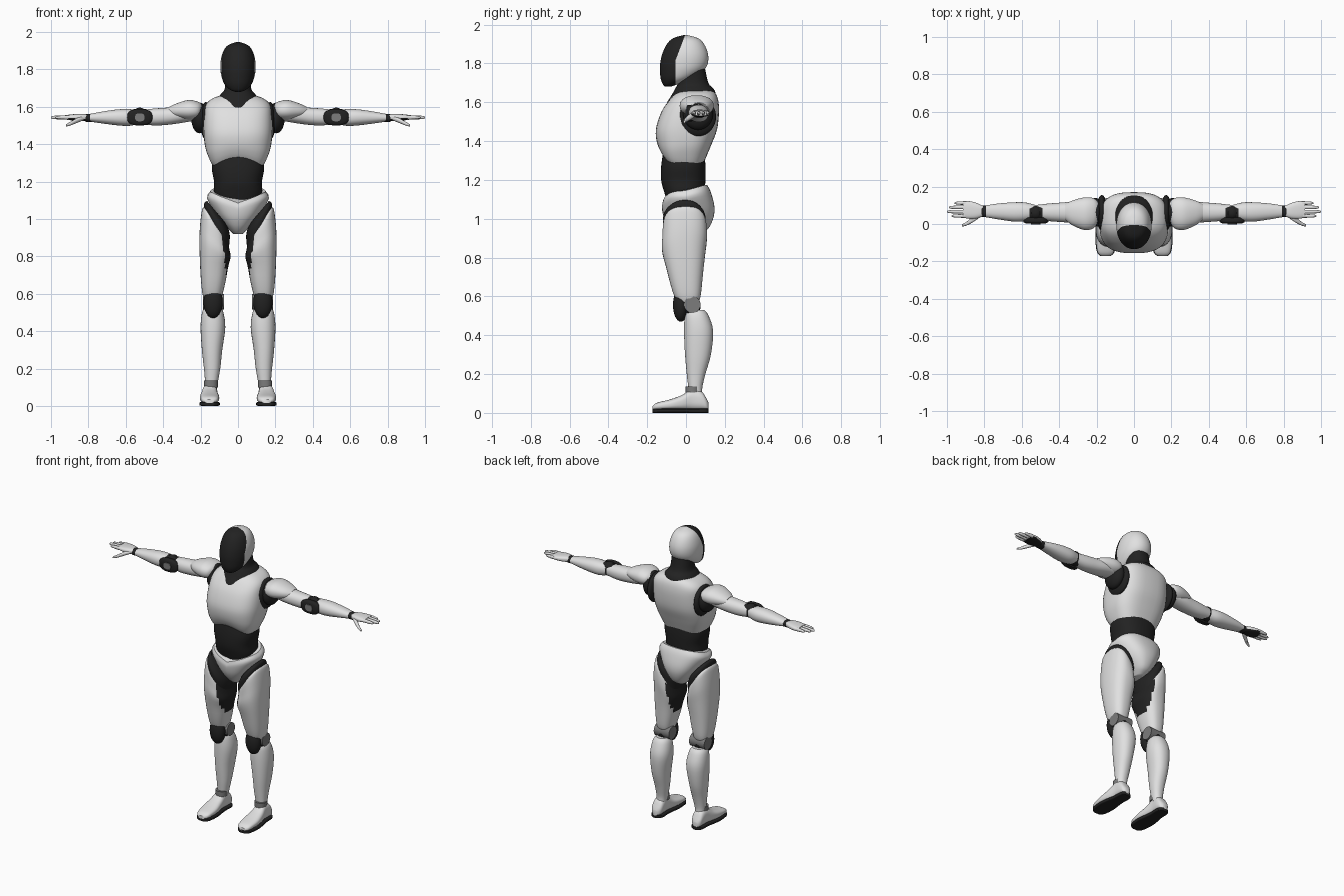
import bpy, bmesh
from math import cos, sin, pi, copysign
from mathutils import Vector

cube = bpy.data.objects.get("Cube")
if cube:
    bpy.data.objects.remove(cube)


def make_material(name, value):
    mat = bpy.data.materials.new(name)
    mat.use_nodes = True
    color = (value, value, value, 1)
    mat.diffuse_color = color
    mat.node_tree.nodes["Principled BSDF"].inputs["Base Color"].default_value = color
    return mat


WHITE = make_material("shell white", .75)
DARK = make_material("joint black", .016)
GREY = make_material("mechanism grey", .2)


def clamp(value):
    return max(0, min(1, value))


def smooth_rows(rows, steps):
    """Catmull-Rom resampling of the section table."""
    rows = [Vector(r) for r in rows]
    result = []
    for i in range(len(rows) - 1):
        a, b = rows[max(i - 1, 0)], rows[i]
        c, d = rows[i + 1], rows[min(i + 2, len(rows) - 1)]
        for k in range(steps):
            t = k / steps
            result.append(b + (c - a) * t / 2 + (a * 2 - b * 5 + c * 4 - d) * t * t / 2
                          + (b * 3 - a - c * 3 + d) * t ** 3 / 2)
    return result + [rows[-1]]


def finish(name, bm, mats, paint, side):
    """Paint by rule, mirror to the wanted side and create the object."""
    bmesh.ops.recalc_face_normals(bm, faces=bm.faces)
    bm.normal_update()
    if paint:
        for face in bm.faces:
            if paint(face.calc_center_median(), face.normal):
                face.material_index = 1
    if side < 0:
        for vert in bm.verts:
            vert.co.x *= -1
        bmesh.ops.reverse_faces(bm, faces=bm.faces)
    mesh = bpy.data.meshes.new(name)
    bm.to_mesh(mesh)
    bm.free()
    for mat in mats:
        mesh.materials.append(mat)
    obj = bpy.data.objects.new(name, mesh)
    bpy.context.collection.objects.link(obj)
    bpy.ops.object.select_all(action="DESELECT")
    obj.select_set(True)
    bpy.context.view_layer.objects.active = obj
    bpy.ops.object.shade_smooth_by_angle(angle=.7)
    return obj


def loft(name, axis, rows, *mats, power=2.2, segments=40, steps=4,
         warp=None, cuts=(), paint=None, side=1):
    """Skin sections (position, low, high, low, high) along an axis."""
    bm = bmesh.new()
    along = "xyz".index(axis)
    across = [i for i in range(3) if i != along]
    rings = []
    for pos, a0, a1, b0, b1 in smooth_rows(rows, steps):
        ring = []
        for k in range(segments):
            angle = 2 * pi * k / segments
            u, v = [copysign(abs(w) ** (2 / power), w) for w in (cos(angle), sin(angle))]
            co = Vector()
            co[along] = pos
            co[across[0]] = (a0 + a1) / 2 + (a1 - a0) / 2 * u
            co[across[1]] = (b0 + b1) / 2 + (b1 - b0) / 2 * v
            if warp:
                co.z += warp(co)
            ring.append(bm.verts.new(co))
        rings.append(ring)
    for low, high in zip(rings, rings[1:]):
        for k in range(segments):
            n = (k + 1) % segments
            bm.faces.new((low[k], low[n], high[n], high[k]))
    bm.faces.new(rings[0])
    bm.faces.new(rings[-1])
    for point, normal in cuts:
        bmesh.ops.bisect_plane(bm, geom=bm.verts[:] + bm.edges[:] + bm.faces[:],
                               plane_co=point, plane_no=normal)
    return finish(name, bm, mats, paint, side)


def ball(name, center, radii, mat, side=1):
    bm = bmesh.new()
    bmesh.ops.create_uvsphere(bm, u_segments=32, v_segments=20, radius=1)
    for vert in bm.verts:
        vert.co = Vector(c + r * v for c, r, v in zip(center, radii, vert.co))
    return finish(name, bm, [mat], None, side)


def centred(rows):
    return [(z, -w, w, y0, y1) for z, w, y0, y1 in rows]


# Head with a dark visor split off by two planes
def visor(c, n):
    return c.y < -.055 or c.y < -.005 + (c.z - 1.945) * .38

loft("head", "z", centred([
    (1.68, .015, -.105, -.08), (1.69, .042, -.118, -.05), (1.72, .072, -.13, .03),
    (1.76, .088, -.134, .088), (1.8, .094, -.133, .112), (1.85, .092, -.122, .113),
    (1.9, .077, -.098, .093), (1.93, .052, -.066, .062), (1.946, .008, -.012, .008)]),
    WHITE, DARK, power=2.1, segments=48, paint=visor,
    cuts=[((0, -.055, 1.8), (0, 1, 0)), ((0, -.005, 1.945), (0, 1, -.38))])

# Neck and collar
loft("neck", "z", centred([
    (1.56, .06, -.11, .1), (1.6, .085, -.097, .13), (1.64, .108, -.072, .152),
    (1.67, .09, -.056, .142), (1.7, .07, -.042, .115), (1.79, .065, -.035, .095)]), DARK)

# Chest shell, with its lower front edge arched
loft("chest", "z", centred([
    (1.28, .132, -.115, .088), (1.32, .152, -.132, .105), (1.38, .174, -.148, .13),
    (1.46, .184, -.155, .16), (1.55, .182, -.127, .17), (1.61, .172, -.087, .166),
    (1.645, .135, -.052, .152), (1.662, .085, -.02, .13)]), WHITE, power=2.8,
    warp=lambda c: .045 * (1 - (c.x / .13) ** 2) * clamp((1.4 - c.z) / .12) * clamp(-c.y / .1))

# Flexible waist
loft("waist", "z", centred([
    (1.07, .11, -.09, .08), (1.14, .129, -.113, .095), (1.2, .128, -.128, .1),
    (1.28, .14, -.127, .1), (1.38, .12, -.11, .09)]), DARK, power=2.4)


# Pelvis shell: dips in front, rises behind
def pelvis_edge(c):
    front = clamp(-c.y / .1)
    shift = -.06 * front * (1 - abs(c.x) / .16) + .03 * clamp(c.y / .1)
    return shift * clamp((c.z - .95) / .18)

loft("pelvis", "z", centred([
    (.92, .025, -.045, .07), (.95, .055, -.08, .115), (1, .098, -.103, .142),
    (1.05, .133, -.117, .146), (1.11, .165, -.124, .128), (1.145, .148, -.118, .108)]),
    WHITE, power=2.4, warp=pelvis_edge)


def hip_slope(c):
    """Slants the top of the leg down toward the crotch."""
    return -1.2 * (.185 - c.x) * clamp((c.z - .75) / .3)


def inner_panel(c, n):
    return .7 < c.z < 1 and c.x < .062 + .1 * (c.z - .7) and n.x < -.1


foot = [(-.172, .13, .175, .015, .035), (-.15, .108, .195, .015, .052),
        (-.08, .1, .204, .015, .07), (-.02, .107, .198, .015, .092),
        (.03, .112, .188, .015, .122), (.08, .11, .186, .015, .11),
        (.105, .118, .18, .015, .075), (.117, .135, .165, .015, .05)]
sole = [(y, a - .003, b + .003, 0, .022) for y, a, b, low, high in foot]

for side, label in ((1, "left_"), (-1, "right_")):
    # Thigh and hip joint
    loft(label + "hip_joint", "z", [
        (.94, .05, .17, -.1, .095), (1.04, .045, .182, -.117, .1),
        (1.09, .045, .18, -.117, .1), (1.12, .06, .165, -.09, .08)],
        DARK, warp=hip_slope, side=side)
    loft(label + "thigh", "z", [
        (.56, .095, .175, -.035, .06), (.6, .082, .19, -.06, .075), (.7, .06, .2, -.09, .086),
        (.85, .04, .206, -.122, .1), (.95, .046, .203, -.122, .108),
        (1.04, .058, .192, -.117, .104), (1.07, .075, .18, -.1, .09)],
        WHITE, DARK, power=2.5, warp=hip_slope, paint=inner_panel, side=side)

    # Knee
    ball(label + "knee_cap", (.133, -.027, .555), (.051, .04, .085), DARK, side)
    ball(label + "knee_joint", (.133, .03, .55), (.054, .045, .06), DARK, side)
    loft(label + "knee_pivot", "x", [(x, -.01, .075, .515, .6) for x in (.075, .187)],
         GREY, power=2, steps=1, side=side)

    # Shin, ankle and shoe
    loft(label + "shin", "z", [
        (.09, .112, .174, .015, .085), (.13, .107, .176, .012, .084), (.2, .095, .182, .004, .1),
        (.3, .084, .193, -.005, .128), (.42, .068, .2, -.01, .14),
        (.5, .078, .192, -.006, .117), (.53, .095, .175, .005, .095)], WHITE, side=side)
    loft(label + "ankle", "z", [(z, .108, .182, -.002, .07) for z in (.1, .135)],
         GREY, steps=1, side=side)
    loft(label + "foot", "y", foot, WHITE, power=2.6, side=side)
    loft(label + "sole", "y", sole, DARK, power=5, side=side)

    # Shoulder
    ball(label + "armhole", (.172, .06, 1.525), (.03, .095, .1), DARK, side)
    ball(label + "shoulder_joint", (.205, .062, 1.54), (.045, .077, .082), DARK, side)
    loft(label + "shoulder_guard", "x", [
        (.192, .015, .115, 1.56, 1.612), (.215, -.022, .138, 1.535, 1.627),
        (.265, -.032, .142, 1.528, 1.636), (.33, -.006, .125, 1.54, 1.617),
        (.37, .025, .105, 1.55, 1.598)], WHITE, side=side)

    # Upper arm, elbow and forearm
    loft(label + "upper_arm", "x", [
        (.235, .01, .115, 1.525, 1.59), (.31, .004, .12, 1.512, 1.6),
        (.38, .01, .115, 1.503, 1.595), (.45, .015, .11, 1.5, 1.59),
        (.52, .025, .102, 1.508, 1.582)], WHITE, side=side)
    loft(label + "elbow_core", "x", [(x, .022, .1, 1.505, 1.588) for x in (.49, .56)],
         DARK, steps=1, side=side)
    ball(label + "elbow_cap", (.525, .06, 1.565), (.034, .036, .03), DARK, side)
    loft(label + "elbow_plate", "y", [
        (.002, .475, .575, 1.51, 1.575), (.012, .458, .592, 1.5, 1.587),
        (.035, .46, .59, 1.503, 1.583)], DARK, power=2.6, side=side)
    loft(label + "elbow_pivot", "y", [(y, .5, .55, 1.522, 1.564) for y in (-.003, .02)],
         GREY, power=3, steps=1, side=side)
    loft(label + "forearm", "x", [
        (.53, .026, .102, 1.508, 1.582), (.58, .015, .115, 1.498, 1.587),
        (.64, .013, .116, 1.5, 1.586), (.72, .024, .11, 1.51, 1.575),
        (.79, .036, .1, 1.52, 1.562)], WHITE, side=side)
    loft(label + "wrist", "x", [(x, .038, .098, 1.518, 1.562) for x in (.78, .815)],
         DARK, steps=1, side=side)

    # Hand with dark palm, four fingers and a thumb
    loft(label + "palm", "x", [
        (.805, .042, .095, 1.525, 1.56), (.84, .03, .112, 1.524, 1.562),
        (.88, .028, .122, 1.526, 1.56), (.915, .034, .12, 1.53, 1.556)],
        WHITE, DARK, power=2.6, paint=lambda c, n: n.z < -.4, side=side)
    for i, tip in enumerate((.975, 1, .99, .96)):
        y = .043 + .023 * i
        loft(f"{label}finger_{i + 1}", "x", [
            (.9, y - .01, y + .01, 1.532, 1.555), (tip - .03, y - .009, y + .009, 1.533, 1.553),
            (tip - .006, y - .006, y + .006, 1.536, 1.549), (tip, y - .002, y + .002, 1.54, 1.545)],
            WHITE, segments=12, steps=2, side=side)
    loft(label + "thumb", "x", [
        (.825, .035, .06, 1.528, 1.55), (.86, .01, .04, 1.514, 1.54),
        (.895, -.008, .012, 1.5, 1.52), (.92, -.014, -.002, 1.494, 1.506)],
        WHITE, segments=12, steps=3, side=side)
